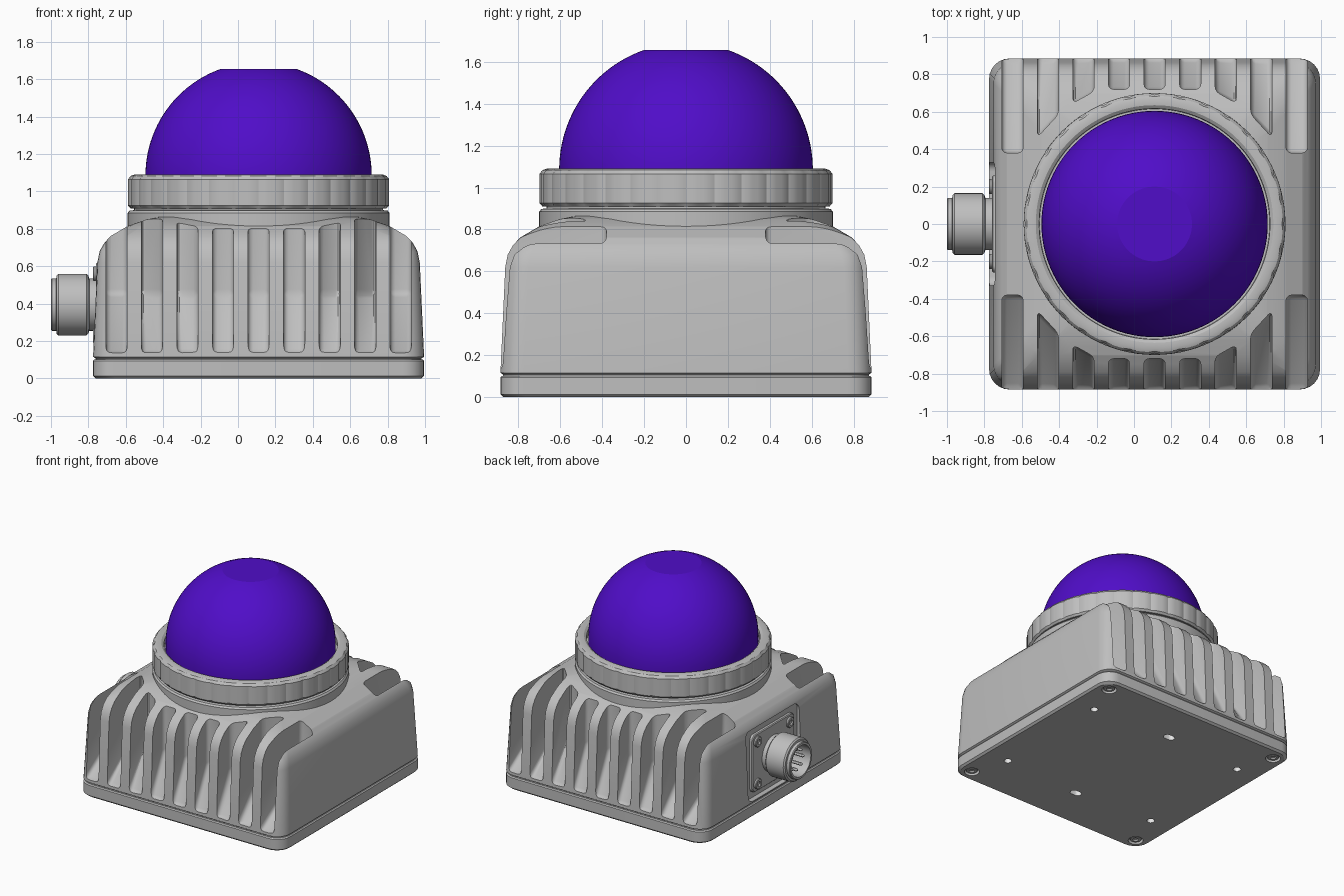
import bpy, bmesh
from math import sin, cos, pi, radians, sqrt
from mathutils import Matrix, Vector

CX = 0.11  # housing axis

if "Cube" in bpy.data.objects:
    bpy.data.objects.remove(bpy.data.objects["Cube"], do_unlink=True)


def material(name, rgb, rough=0.5):
    m = bpy.data.materials.new(name)
    m.use_nodes = True
    m.diffuse_color = (*rgb, 1)
    bsdf = m.node_tree.nodes["Principled BSDF"]
    bsdf.inputs["Base Color"].default_value = (*rgb, 1)
    bsdf.inputs["Roughness"].default_value = rough
    return m


GREY = material("light_grey", (0.52, 0.52, 0.52))
PURPLE = material("deep_violet", (0.08, 0.004, 0.58))
PALE = material("pale_grey", (0.8, 0.8, 0.8))


def smooth(obj, angle=30):
    obj.data.shade_smooth()
    obj.data.set_sharp_from_angle(angle=radians(angle))


def finish(name, bm, mat, angle=30):
    bmesh.ops.recalc_face_normals(bm, faces=bm.faces)
    me = bpy.data.meshes.new(name)
    bm.to_mesh(me)
    bm.free()
    me.materials.append(mat)
    obj = bpy.data.objects.new(name, me)
    bpy.context.collection.objects.link(obj)
    smooth(obj, angle)
    return obj


def add_loft(bm, rings, place):
    """Bridge a list of equal-length point rings and cap both ends."""
    loops = [[bm.verts.new(place @ Vector(p)) for p in ring] for ring in rings]
    n = len(loops[0])
    for a, b in zip(loops, loops[1:]):
        for i in range(n):
            bm.faces.new((a[i], a[(i + 1) % n], b[(i + 1) % n], b[i]))
    bm.faces.new(loops[0][::-1])
    bm.faces.new(loops[-1])


def round_rect(hx, hy, r, z, seg=6):
    pts = []
    for q, (sx, sy) in enumerate(((1, 1), (-1, 1), (-1, -1), (1, -1))):
        for i in range(seg + 1):
            a = (q + i / seg) * pi / 2
            pts.append((sx * (hx - r) + r * cos(a), sy * (hy - r) + r * sin(a), z))
    return pts


def circle(r, z, n=32):
    return [(r * cos(2 * pi * i / n), r * sin(2 * pi * i / n), z) for i in range(n)]


def build(name, rings, mat, places, angle=30):
    bm = bmesh.new()
    for p in places:
        add_loft(bm, rings, p)
    return finish(name, bm, mat, angle)


def lathe(name, profile, mat, places, n=32, angle=30):
    return build(name, [circle(r, z, n) for r, z in profile], mat, places, angle)


def carve(target, cutter):
    cutter.hide_render = True
    mod = target.modifiers.new("carve", 'BOOLEAN')
    mod.object, mod.operation, mod.solver = cutter, 'DIFFERENCE', 'EXACT'
    mod.material_mode = 'TRANSFER'
    dg = bpy.context.evaluated_depsgraph_get()
    me = bpy.data.meshes.new_from_object(target.evaluated_get(dg))
    target.modifiers.clear()
    target.data = me
    bpy.data.objects.remove(cutter, do_unlink=True)
    smooth(target)


def at(x, y, z=0):
    return Matrix.Translation((x, y, z))


AXIS = at(CX, 0)

# Housing: tapered rounded box with a sloping shoulder
sections = [(0.872, 0.098), (0.872, 0.108), (0.885, 0.116), (0.862, 0.62), (0.85, 0.68),
            (0.825, 0.725), (0.79, 0.762), (0.70, 0.815), (0.60, 0.85), (0.50, 0.87)]
housing = build("housing", [round_rect(h, h, 0.11, z) for h, z in sections], GREY, [AXIS])

# Cooling slots: sloped floor, inner wall following the round collar
bm = bmesh.new()
for side in (-1, 1):
    for k in range(-4, 5):
        part = bmesh.new()
        rings = []
        for dx in (k * 0.19 - 0.057, k * 0.19 + 0.057):
            end = min(0.72, sqrt(max(0.78 ** 2 - dx * dx, 0)))
            if abs(k) == 4:
                end = 0.38
            outline = [(1.0, 0.13), (0.875, 0.135), (end, 0.45), (end, 1.0), (1.0, 1.0)]
            rings.append([(CX + dx, side * y, z) for y, z in outline])
        add_loft(part, rings, Matrix())
        bmesh.ops.recalc_face_normals(part, faces=part.faces)
        bmesh.ops.bevel(part, geom=part.edges[:], offset=0.028, segments=3,
                        profile=0.5, affect='EDGES')
        tmp = bpy.data.meshes.new("slot")
        part.to_mesh(tmp)
        part.free()
        bm.from_mesh(tmp)
        bpy.data.meshes.remove(tmp)
carve(housing, finish("slot_cutter", bm, GREY))

# Connector recess on the right side; local z points outwards
PORT = at(-0.735, 0, 0.395) @ Matrix.Rotation(-pi / 2, 4, 'Y')
carve(housing, build("recess_cutter", [round_rect(0.27, 0.33, 0.05, h) for h in (0, 0.2)],
                     GREY, [PORT]))

# Collar and neck under the ring
lathe("collar", [(0.70, 0.70), (0.70, 0.885), (0.69, 0.898), (0.665, 0.90), (0.665, 0.93)],
      GREY, [AXIS], 96)

# Clamping ring with shallow grip notches
def grip(r, z, dip, n=160):
    return [(p[0] * (1 - dip * (i % 5 == 0)), p[1] * (1 - dip * (i % 5 == 0)), z)
            for i, p in enumerate(circle(r, z, n))]


build("clamp_ring", [grip(r, z, d) for r, z, d in (
    (0.60, 0.91, 0), (0.685, 0.91, 0), (0.699, 0.925, 0.012), (0.699, 1.065, 0.012),
    (0.685, 1.083, 0.006), (0.665, 1.09, 0), (0.635, 1.088, 0), (0.617, 1.075, 0),
    (0.615, 1.04, 0))], GREY, [AXIS])

# Dome with a flat top
top = radians(70.7)
dome = [(0.605, 1.0)] + [(0.605 * cos(top * i / 24), 1.085 + 0.605 * sin(top * i / 24))
                         for i in range(25)]
lathe("dome", dome, PURPLE, [AXIS], 96, 15)

# Base plate with corner screw pockets and mounting holes
plate = build("base_plate", [round_rect(h, h, 0.11, z) for h, z in (
    (0.87, 0), (0.885, 0.014), (0.885, 0.094), (0.878, 0.102))], GREY, [AXIS])
corners = [(sx, sy) for sx in (-1, 1) for sy in (-1, 1)]
screw_spots = [at(CX + sx * 0.78, sy * 0.78) for sx, sy in corners]
carve(plate, lathe("pocket_cutter", [(0.055, -0.02), (0.055, 0.03)], GREY, screw_spots))
holes = [at(CX + sx * 0.68, sy * 0.49) for sx, sy in corners]
carve(plate, lathe("hole_cutter", [(0.028, -0.02), (0.028, 0.05)], PALE, holes))
carve(plate, build("slot_hole_cutter", [round_rect(0.045, 0.028, 0.027, z)
                                       for z in (-0.02, 0.05)],
                   PALE, [at(CX, -0.53), at(CX, 0.53)]))

# Screw heads with a socket, under the plate and on the flange
def screw_profile(r, h):
    return [(r, 0), (r, h * 0.8), (r * 0.9, h), (r * 0.5, h), (r * 0.5, h * 0.5)]


FLIP = Matrix.Rotation(pi, 4, 'X')
lathe("base_screws", screw_profile(0.043, 0.025), GREY,
      [m @ at(0, 0, 0.032) @ FLIP for m in screw_spots], 24)
lathe("flange_screws", screw_profile(0.04, 0.022), GREY,
      [PORT @ at(sx * 0.165, sy * 0.2, 0.018) for sx, sy in corners], 24)

# Connector: flange, socket barrel and pins
build("connector_flange", [round_rect(0.225 - d, 0.26 - d, 0.04, h) for d, h in (
    (0, -0.01), (0, 0.018), (0.006, 0.024))], GREY, [PORT])
lathe("connector_barrel", [(0.14, 0), (0.14, 0.06), (0.155, 0.065), (0.165, 0.075),
                           (0.165, 0.225), (0.155, 0.235), (0.14, 0.237), (0.14, 0.26),
                           (0.135, 0.265), (0.12, 0.265), (0.12, 0.12)], GREY, [PORT], 48)
lathe("connector_pins", [(0.012, 0.11), (0.012, 0.225), (0.006, 0.235)], GREY,
      [PORT @ at(0.08 * cos(i * pi / 4), 0.08 * sin(i * pi / 4)) for i in range(8)], 12)
